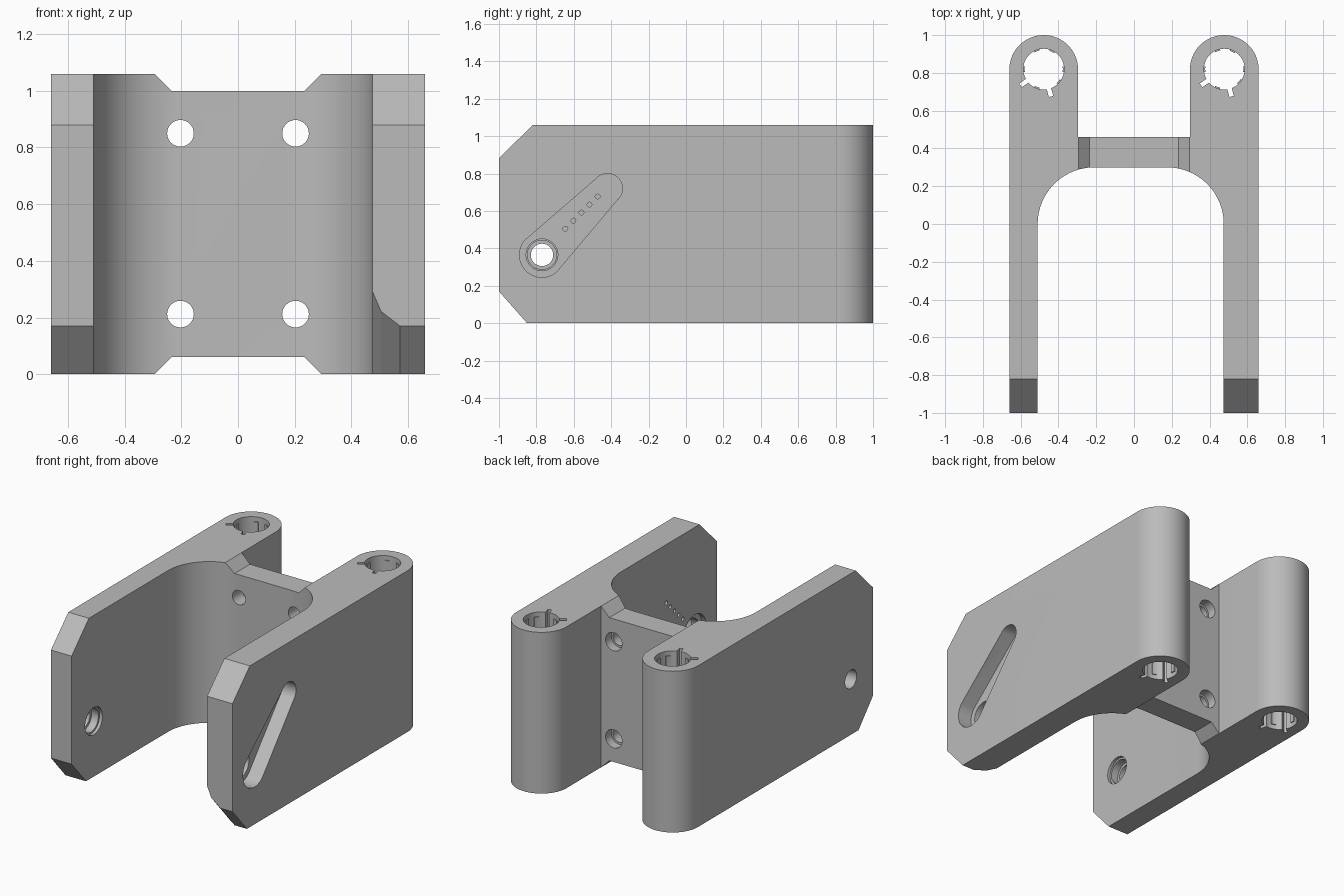
import bpy, bmesh, math
from mathutils import Vector

cube = bpy.data.objects.get("Cube")
if cube:
    bpy.data.objects.remove(cube, do_unlink=True)

grey = bpy.data.materials.new("plain grey")
grey.use_nodes = True
grey.diffuse_color = (0.5, 0.5, 0.5, 1)
grey.node_tree.nodes["Principled BSDF"].inputs["Base Color"].default_value = (0.5, 0.5, 0.5, 1)

X, Y, Z = Vector((1, 0, 0)), Vector((0, 1, 0)), Vector((0, 0, 1))
ALONG_X, ALONG_Y, ALONG_Z = (Y, Z, X), (X, Z, Y), (X, Y, Z)


def arc(cx, cy, r, a0=0, a1=360, n=48):
    full = abs(a1 - a0) == 360
    angles = [math.radians(a0 + (a1 - a0) * i / n) for i in range(n if full else n + 1)]
    return [(cx + r * math.cos(a), cy + r * math.sin(a)) for a in angles]


def prism(name, outline, axes, start, end):
    """Extrude a 2D outline along the third of the given axes."""
    u, v, w = axes
    bm = bmesh.new()
    rings = [[bm.verts.new(u * a + v * b + w * t) for a, b in outline] for t in (start, end)]
    bm.faces.new(rings[0])
    bm.faces.new(rings[1])
    n = len(outline)
    for i in range(n):
        j = (i + 1) % n
        bm.faces.new((rings[0][i], rings[0][j], rings[1][j], rings[1][i]))
    bmesh.ops.recalc_face_normals(bm, faces=bm.faces)
    mesh = bpy.data.meshes.new(name)
    bm.to_mesh(mesh)
    bm.free()
    mesh.materials.append(grey)
    ob = bpy.data.objects.new(name, mesh)
    bpy.context.collection.objects.link(ob)
    return ob


def combine(body, tool, operation="DIFFERENCE"):
    """Apply a boolean with a tool object, then discard the tool."""
    bpy.context.view_layer.objects.active = body
    mod = body.modifiers.new("cut", "BOOLEAN")
    mod.operation, mod.solver, mod.object = operation, "EXACT", tool
    bpy.ops.object.modifier_apply(modifier=mod.name)
    bpy.data.objects.remove(tool, do_unlink=True)


def cut(outline, axes, start, end):
    combine(body, prism("cutter", outline, axes, start, end))


# Main bracket: two arms, rounded rear lobes and a bridging plate
H = 1.06
plan = [(-0.66, -1), (-0.51, -1)]
plan += arc(-0.21, 0, 0.3, 180, 90, 24) + arc(0.175, 0, 0.3, 90, 0, 24)
plan += [(0.475, -1), (0.66, -1)]
plan += arc(0.478, 0.818, 0.182, 0, 180, 32)
plan += [(0.296, 0.46), (-0.296, 0.46)]
plan += arc(-0.478, 0.818, 0.182, 0, 180, 32)
body = prism("bracket_body", plan, ALONG_Z, 0, H)

# Front corner chamfers on both arms
cut([(-1.1, 0.78), (-0.72, 1.16), (-1.1, 1.16)], ALONG_X, -1, 1)
cut([(-1.15, 0.34), (-1.15, -0.17), (-0.7, -0.17)], ALONG_X, -1, 1)

# Sloped notches above and below the bridging plate
cut([(-0.335, 1.1), (-0.235, 1), (0.235, 1), (0.335, 1.1)], ALONG_Y, 0.2, 0.6)
cut([(-0.335, -0.04), (-0.235, 0.06), (0.235, 0.06), (0.335, -0.04)], ALONG_Y, 0.2, 0.6)

# Mounting holes, counterbored from the back
for x in (-0.203, 0.203):
    for z in (0.212, 0.85):
        cut(arc(x, z, 0.047, n=32), ALONG_Y, 0.1, 0.6)
        cut(arc(x, z, 0.06, n=32), ALONG_Y, 0.4, 0.6)

# Keyed vertical sockets in the rear lobes
for cx in (-0.478, 0.478):
    cut(arc(cx, 0.82, 0.108), ALONG_Z, -0.1, 1.2)
    for degrees in (215, 285):
        a = math.radians(degrees)
        d, s = Vector((math.cos(a), math.sin(a))), Vector((-math.sin(a), math.cos(a)))
        c = Vector((cx, 0.82))
        slot = [c + d * r + s * h for r, h in ((0.08, -0.012), (0.15, -0.012), (0.15, 0.012), (0.08, 0.012))]
        cut([tuple(p) for p in slot], ALONG_Z, -0.1, 1.2)

# Pivot hole with stepped seat in the right arm
PY, PZ = -0.77, 0.365
cut(arc(PY, PZ, 0.06, n=32), ALONG_X, -0.8, -0.4)
cut(arc(PY, PZ, 0.078, n=32), ALONG_X, -0.58, -0.4)
cut(arc(PY, PZ, 0.09, n=32), ALONG_X, -0.53, -0.4)

# Tapered lever pocket in the outer face of the left arm
lever = arc(PY, PZ, 0.12, 140, 310, 32) + arc(-0.42, 0.72, 0.08, -50, 140, 24)
cut(lever, ALONG_X, 0.56, 0.8)
cut(arc(PY, PZ, 0.085, n=32), ALONG_X, 0.4, 0.7)
cut(arc(PY, PZ, 0.12, n=32), ALONG_X, 0.4, 0.505)
for i in range(5):
    cut(arc(-0.645 + 0.043 * i, 0.505 + 0.043 * i, 0.013, n=12), ALONG_X, 0.4, 0.7)

# Lead-in ramp on the inner lower front corner of the left arm
out = Vector((0, -0.75, -0.66))
across = Vector((0, 0.66, -0.75))
ramp = [(0.55, 0.4), (0.559, 0.475), (0.605, 0.505), (0.638, 0.57), (0.7, 0.64), (0.7, 0.4)]
cut(ramp, (out, X, across), -1.3, -0.3)

# Thin gripping ribs inside the sockets
for side, cx in (("right", -0.478), ("left", 0.478)):
    for i, degrees in enumerate((0, 65, 110, 180, 250, 320)):
        inner = arc(cx, 0.82, 0.101, degrees - 8, degrees + 8, 4)
        outer = arc(cx, 0.82, 0.112, degrees + 8, degrees - 8, 4)
        rib = prism(f"{side}_socket_rib_{i + 1}", inner + outer, ALONG_Z, 0.03, H - 0.03)

# Smooth curved walls while keeping crisp edges
bpy.ops.object.select_all(action="DESELECT")
body.select_set(True)
bpy.context.view_layer.objects.active = body
bpy.ops.object.shade_smooth_by_angle(angle=math.radians(25))
